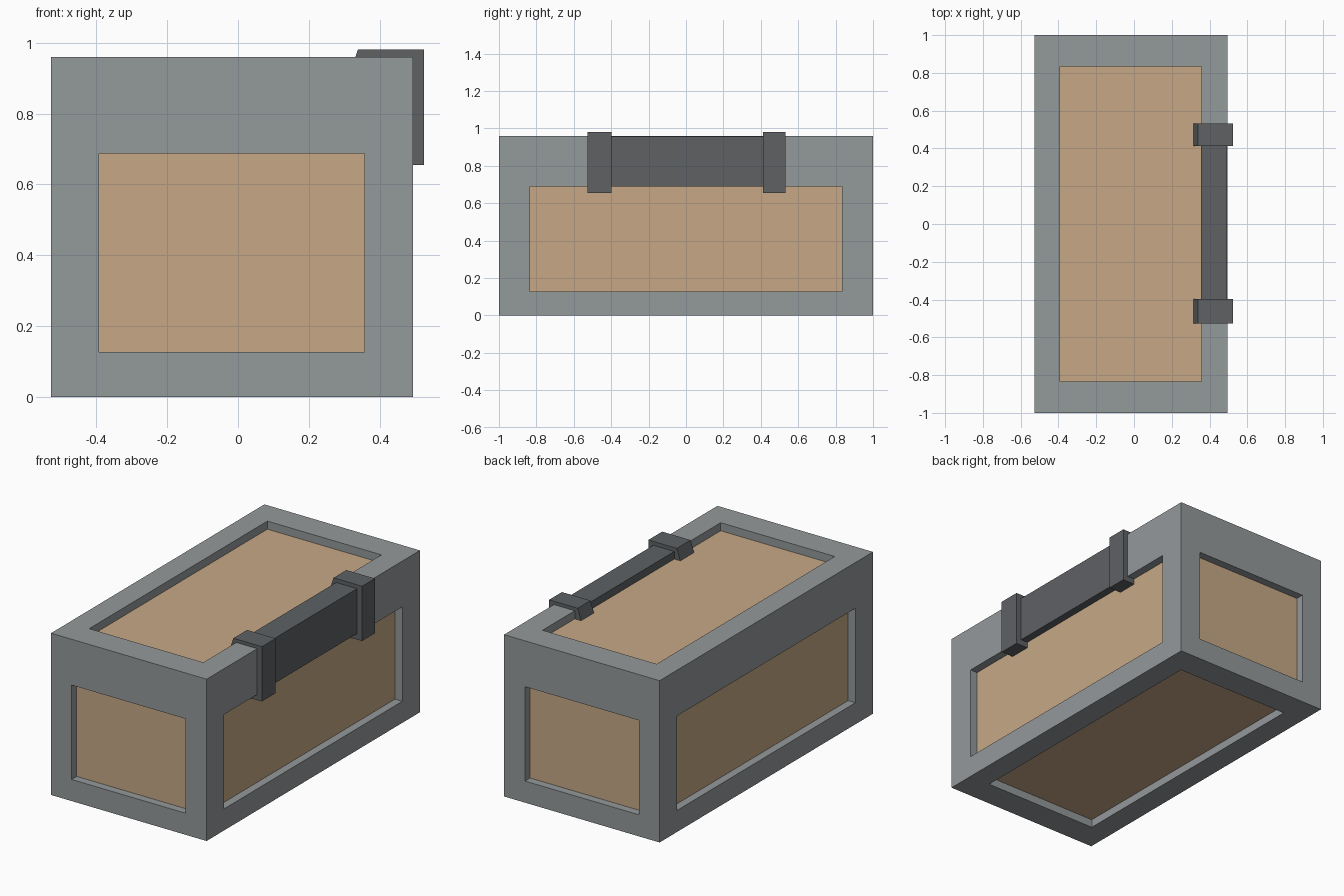
import bpy, bmesh

if "Cube" in bpy.data.objects:
    bpy.data.objects.remove(bpy.data.objects["Cube"])


def material(name, rgb):
    m = bpy.data.materials.new(name)
    m.diffuse_color = (*rgb, 1)
    m.use_nodes = True
    m.node_tree.nodes["Principled BSDF"].inputs["Base Color"].default_value = m.diffuse_color
    return m


GREY = material("grey metal", (0.296, 0.319, 0.328))
TAN = material("tan panel", (0.571, 0.396, 0.238))
DARK = material("dark metal", (0.112, 0.120, 0.127))


def prism(name, profile, y0, y1, mat):
    """Extrude an (x, z) outline along y."""
    bm = bmesh.new()
    a = [bm.verts.new((x, y0, z)) for x, z in profile]
    b = [bm.verts.new((x, y1, z)) for x, z in profile]
    n = len(profile)
    bm.faces.new(a)
    bm.faces.new(b[::-1])
    for i in range(n):
        j = (i + 1) % n
        bm.faces.new((a[j], a[i], b[i], b[j]))
    bmesh.ops.recalc_face_normals(bm, faces=bm.faces[:])
    me = bpy.data.meshes.new(name)
    bm.to_mesh(me)
    bm.free()
    ob = bpy.data.objects.new(name, me)
    bpy.context.collection.objects.link(ob)
    me.materials.append(mat)
    return ob


def box(name, x, y, z, mat):
    return prism(name, [(x[0], z[0]), (x[1], z[0]), (x[1], z[1]), (x[0], z[1])], *y, mat)


def cut(ob, cutter):
    mod = ob.modifiers.new("cut", 'BOOLEAN')
    mod.operation = 'DIFFERENCE'
    mod.solver = 'EXACT'
    mod.object = cutter
    bpy.context.view_layer.objects.active = ob
    bpy.ops.object.modifier_apply(modifier=mod.name)
    bpy.data.objects.remove(cutter)


# outer limits, opening limits and recess depth
OX, OY, OZ = (-0.527, 0.494), (-1.0, 1.0), (0.0, 0.96)
IX, IY, IZ = (-0.392, 0.357), (-0.835, 0.835), (0.128, 0.688)
D = 0.048
FAR = (-3, 3)

# frame: open on all six sides, with a gap for the grip
frame = box("frame", OX, OY, OZ, GREY)
cut(frame, box("cutter", FAR, IY, IZ, GREY))
cut(frame, box("cutter", IX, FAR, IZ, GREY))
cut(frame, box("cutter", IX, IY, FAR, GREY))
cut(frame, box("cutter", (0.34, 1), (-0.46, 0.47), (0.67, 2), GREY))

# inner tan crate whose sides show as recessed panels
box("panels", *[(a + D, b - D) for a, b in (OX, OY, OZ)], TAN)

# grip bar bridging the gap
box("grip_bar", (0.355, 0.492), (-0.46, 0.47), (0.69, 0.957), DARK)

# angled brackets wrapping the top edge
hook = [(0.313, 0.905), (0.338, 0.98), (0.525, 0.98),
        (0.525, 0.655), (0.43, 0.655), (0.43, 0.905)]
for name, y0, y1 in (("front_bracket", -0.526, -0.397), ("back_bracket", 0.413, 0.533)):
    prism(name, hook, y0, y1, DARK)
